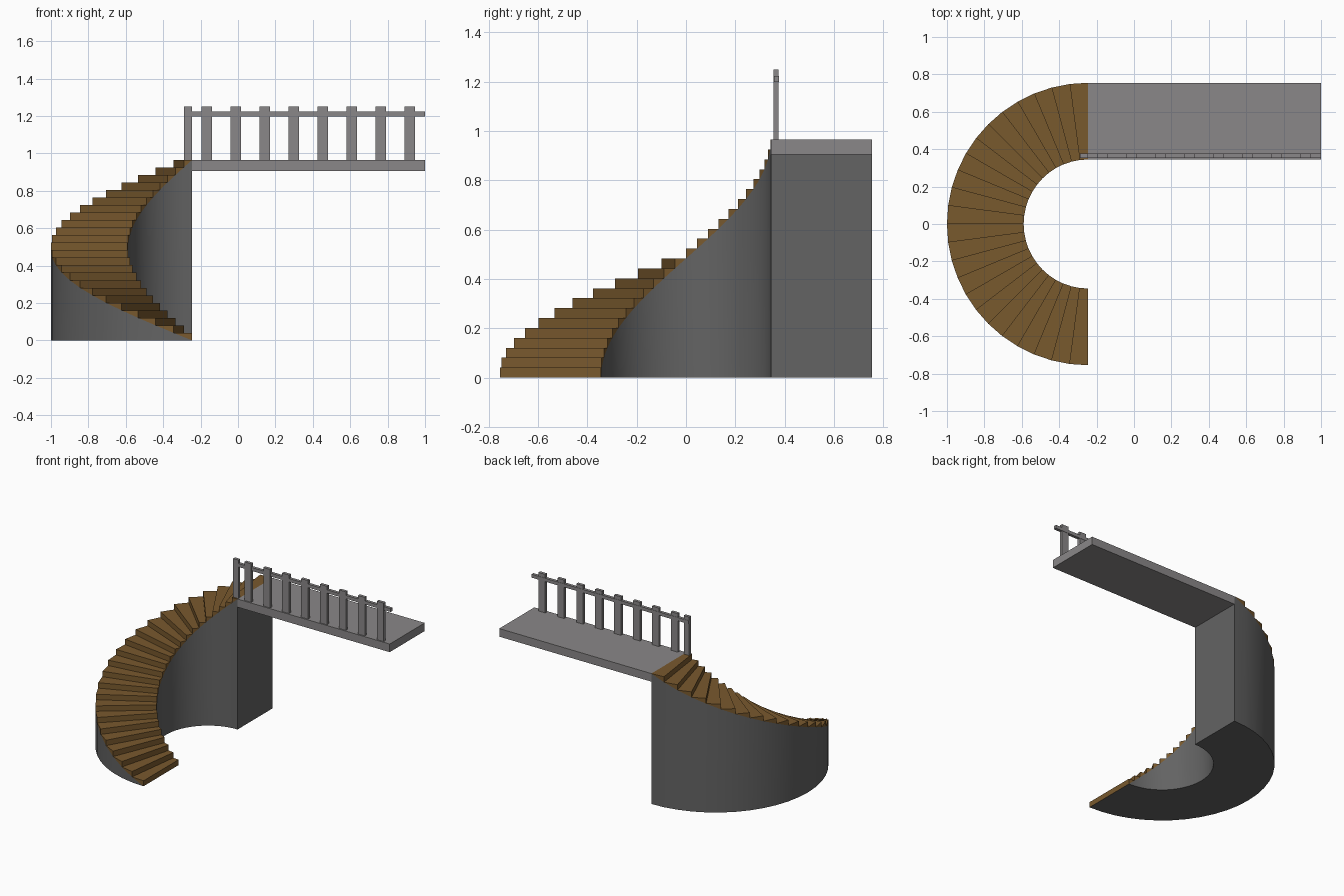
import bpy, bmesh, math

if "Cube" in bpy.data.objects:
    bpy.data.objects.remove(bpy.data.objects["Cube"])

CX, R_IN, R_OUT = -0.245, 0.345, 0.755   # stair centre and radii
STEPS, TOP = 24, 0.965
RISE = TOP / STEPS


def material(name, rgb):
    m = bpy.data.materials.new(name)
    m.diffuse_color = (*rgb, 1)
    m.use_nodes = True
    m.node_tree.nodes["Principled BSDF"].inputs["Base Color"].default_value = m.diffuse_color
    return m


wood = material("brown_wood", (0.19, 0.10, 0.027))
wall_grey = material("dark_grey", (0.125, 0.125, 0.125))
light_grey = material("light_grey", (0.255, 0.245, 0.248))


def make(name, verts, faces, mat):
    me = bpy.data.meshes.new(name)
    me.from_pydata(verts, [], faces)
    bm = bmesh.new()
    bm.from_mesh(me)
    bmesh.ops.recalc_face_normals(bm, faces=bm.faces)
    bm.to_mesh(me)
    bm.free()
    me.materials.append(mat)
    ob = bpy.data.objects.new(name, me)
    bpy.context.collection.objects.link(ob)
    return ob


def box(name, x0, x1, y0, y1, z0, z1, mat):
    v = [(x, y, z) for z in (z0, z1) for x, y in ((x0, y0), (x1, y0), (x1, y1), (x0, y1))]
    f = [(0, 1, 2, 3), (4, 5, 6, 7)] + [(i, (i + 1) % 4, (i + 1) % 4 + 4, i + 4) for i in range(4)]
    return make(name, v, f, mat)


def spot(r, i, z):
    """Point on the half circle at step boundary i, climbing from front to back."""
    a = math.radians(270 - 180 * i / STEPS)
    return (CX + r * math.cos(a), r * math.sin(a), z)


# Treads: wedge-shaped steps resting on the sloping wall
verts, faces = [], []
for i in range(STEPS):
    b = len(verts)
    for r in (R_IN, R_OUT):
        verts += [spot(r, i, i * RISE), spot(r, i, (i + 1) * RISE), spot(r, i + 1, (i + 1) * RISE)]
    for f in ((0, 1, 2), (3, 4, 5), (0, 1, 4, 3), (1, 2, 5, 4), (2, 0, 3, 5)):
        faces.append([b + k for k in f])
make("stair_treads", verts, faces, wood)

# Curved wall under the treads, with a helical top; it starts at zero height
verts, faces = [], []
for i in range(STEPS + 1):
    verts += [spot(R_IN, i, 0), spot(R_OUT, i, 0), spot(R_OUT, i, i * RISE), spot(R_IN, i, i * RISE)]
for i in range(STEPS):
    a, b = 4 * i, 4 * i + 4
    for k in range(4):
        n = (k + 1) % 4
        if i == 0 and k == 1:
            faces.append((1, 5, 6))
        elif i == 0 and k == 3:
            faces.append((0, 7, 4))
        elif i == 0 and k == 2:
            faces.append((1, 6, 7, 0))
        else:
            faces.append((a + k, a + n, b + n, b + k))
faces.append([4 * STEPS + k for k in range(4)])
wall = make("stair_wall", verts, faces, wall_grey)
bm = bmesh.new()
bm.from_mesh(wall.data)
bmesh.ops.delete(bm, geom=[v for v in bm.verts if not v.link_faces], context='VERTS')
bm.to_mesh(wall.data)
bm.free()
bpy.context.view_layer.objects.active = wall
wall.select_set(True)
bpy.ops.object.shade_smooth_by_angle(angle=math.radians(30))

# Landing
box("landing", CX, 1.0, R_IN, R_OUT, 0.905, TOP, light_grey)

# Railing: end post, balusters and handrail
box("end_post", -0.288, CX, 0.354, 0.376, 0.96, 1.25, light_grey)
for i in range(8):
    x = -0.168 + 0.155 * i
    box(f"baluster_{i + 1}", x - 0.028, x + 0.028, 0.354, 0.376, TOP - 0.005, 1.25, light_grey)
box("handrail", -0.287, 1.0, 0.356, 0.378, 1.198, 1.223, light_grey)
